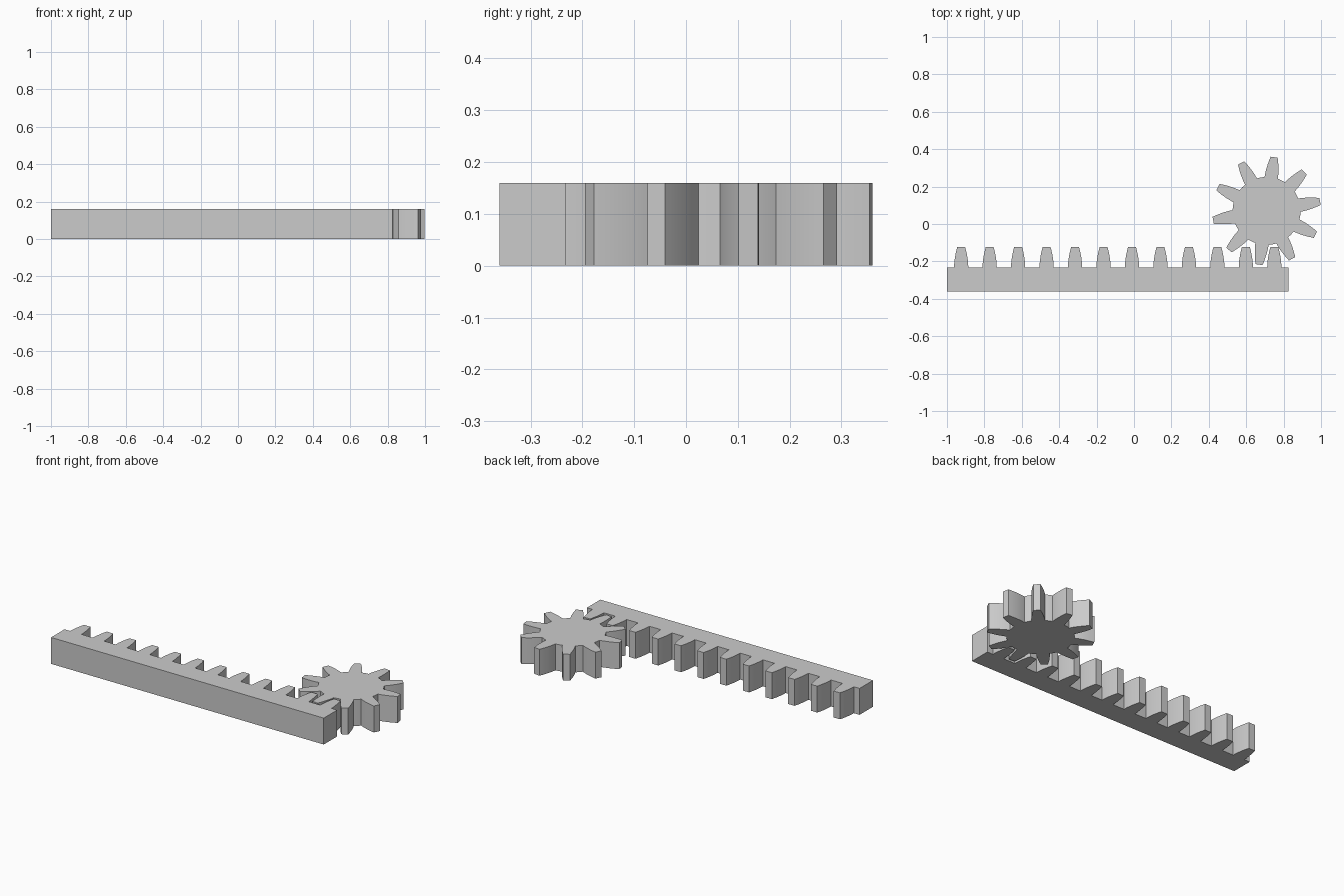
import bpy, bmesh, math

cube = bpy.data.objects.get("Cube")
if cube:
    bpy.data.objects.remove(cube, do_unlink=True)

# Gear geometry derived from one module shared by both parts
HEIGHT = 0.16
TEETH = 10
RACK_TEETH = 12
RACK_LEFT, RACK_BACK, RACK_ROOT = -1.0, -0.36, -0.232
PITCH = 0.1522
MODULE = PITCH / math.pi
DEPTH = 2.25 * MODULE
PITCH_RADIUS = MODULE * TEETH / 2
ROOT_RADIUS = PITCH_RADIUS - 1.25 * MODULE
CENTRE = (0.709, 0.07)
PHASE = math.radians(82)
STEPS = 8

grey = bpy.data.materials.new("plain_grey")
grey.use_nodes = True
colour = (0.6, 0.6, 0.6, 1)
grey.diffuse_color = colour
grey.node_tree.nodes["Principled BSDF"].inputs["Base Color"].default_value = colour


def flank(base, tip):
    """Half width and height pairs along one curved tooth side, root to tip."""
    return [(base - (base - tip) * (i / STEPS) ** 1.8, DEPTH * i / STEPS)
            for i in range(STEPS + 1)]


def extrude_outline(name, outline):
    """Closed plan outline raised into a solid with smooth tooth flanks."""
    bm = bmesh.new()
    face = bm.faces.new([bm.verts.new((x, y, 0)) for x, y in outline])
    raised = bmesh.ops.extrude_face_region(bm, geom=[face])["geom"]
    verts = [v for v in raised if isinstance(v, bmesh.types.BMVert)]
    bmesh.ops.translate(bm, verts=verts, vec=(0, 0, HEIGHT))
    bmesh.ops.recalc_face_normals(bm, faces=bm.faces)
    mesh = bpy.data.meshes.new(name)
    bm.to_mesh(mesh)
    bm.free()
    mesh.materials.append(grey)
    obj = bpy.data.objects.new(name, mesh)
    bpy.context.collection.objects.link(obj)
    bpy.ops.object.select_all(action="DESELECT")
    obj.select_set(True)
    bpy.context.view_layer.objects.active = obj
    bpy.ops.object.shade_smooth_by_angle(angle=math.radians(25))
    return obj


# Straight rack, teeth pointing to +y
side = flank(0.038, 0.021)
rack_right = RACK_LEFT + PITCH * RACK_TEETH
rack = [(rack_right, RACK_ROOT), (rack_right, RACK_BACK),
        (RACK_LEFT, RACK_BACK), (RACK_LEFT, RACK_ROOT)]
for k in range(RACK_TEETH):
    middle = RACK_LEFT + PITCH * (k + 0.5)
    rack += [(middle - w, RACK_ROOT + h) for w, h in side]
    rack += [(middle + w, RACK_ROOT + h) for w, h in reversed(side)]
extrude_outline("rack", rack)

# Pinion meshing with the end of the rack
side = flank(0.036, 0.019)
polar = []
for k in range(TEETH):
    middle = PHASE + k * math.tau / TEETH
    polar += [(ROOT_RADIUS + h, middle - w / (ROOT_RADIUS + h)) for w, h in side]
    polar += [(ROOT_RADIUS + h, middle + w / (ROOT_RADIUS + h)) for w, h in reversed(side)]
    polar.append((ROOT_RADIUS, middle + math.pi / TEETH))
pinion = [(CENTRE[0] + r * math.cos(a), CENTRE[1] + r * math.sin(a)) for r, a in polar]
extrude_outline("pinion", pinion)
